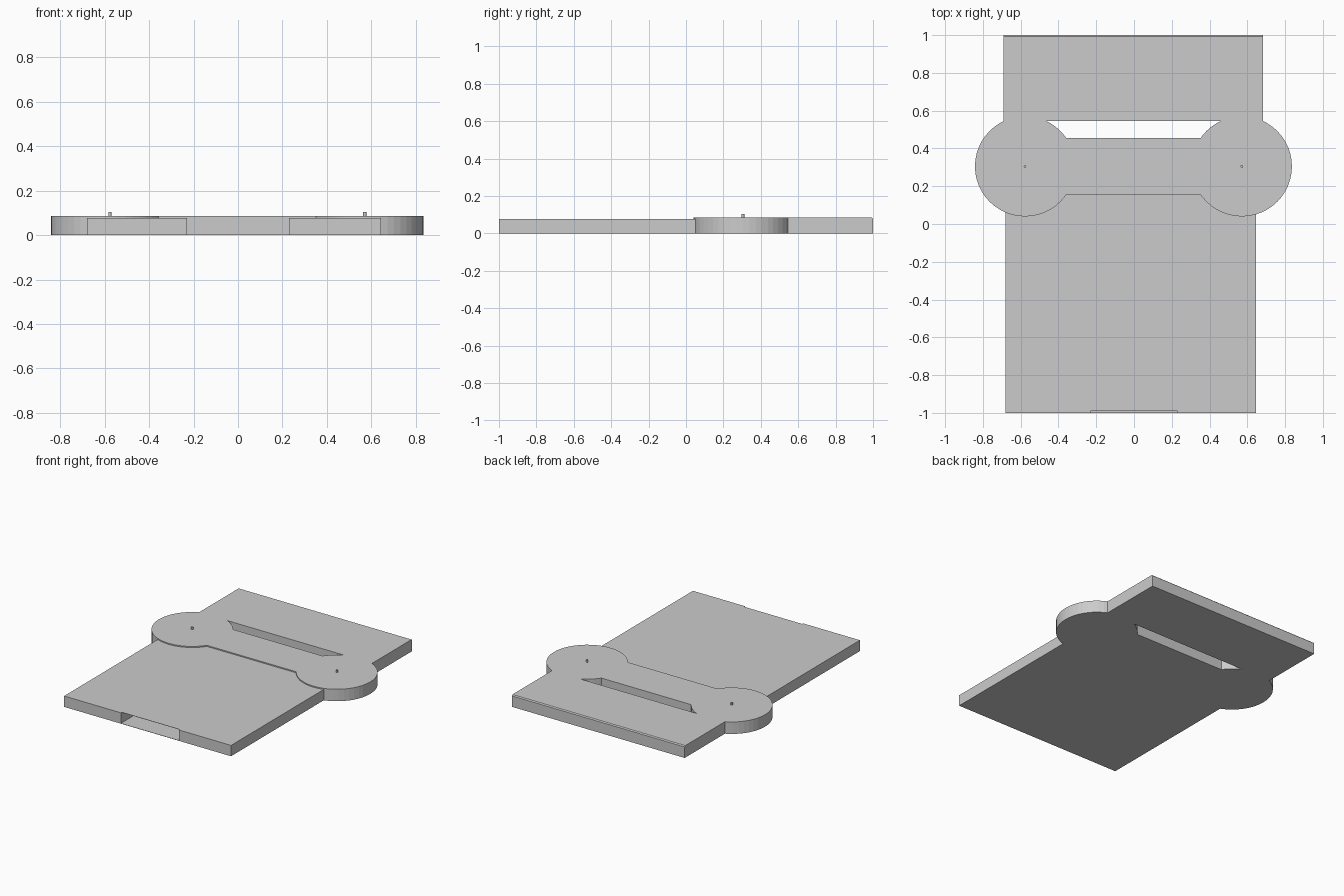
import bpy, bmesh
from mathutils import Matrix

if "Cube" in bpy.data.objects:
    bpy.data.objects.remove(bpy.data.objects["Cube"])

LOW, HIGH = 0.078, 0.086
HUBS = ((-0.577, 0.305), (0.571, 0.305))


def make(name, bm):
    me = bpy.data.meshes.new(name)
    bm.to_mesh(me)
    bm.free()
    ob = bpy.data.objects.new(name, me)
    bpy.context.collection.objects.link(ob)
    return ob


def box(name, x0, x1, y0, y1, z0, z1):
    bm = bmesh.new()
    m = Matrix.Translation(((x0 + x1) / 2, (y0 + y1) / 2, (z0 + z1) / 2)) @ \
        Matrix.Diagonal((x1 - x0, y1 - y0, z1 - z0, 1))
    bmesh.ops.create_cube(bm, size=1, matrix=m)
    return make(name, bm)


def disc(name, x, y, r, z0, z1, n):
    bm = bmesh.new()
    bmesh.ops.create_cone(bm, cap_ends=True, segments=n, radius1=r, radius2=r,
                          depth=z1 - z0, matrix=Matrix.Translation((x, y, (z0 + z1) / 2)))
    return make(name, bm)


def combine(ob, other, op):
    bpy.context.view_layer.objects.active = ob
    mod = ob.modifiers.new(op, 'BOOLEAN')
    mod.operation, mod.object, mod.solver = op, other, 'EXACT'
    bpy.ops.object.modifier_apply(modifier=mod.name)
    bpy.data.objects.remove(other)


# low front plate, hollowed by a thin-walled pocket open at the front
body = box("base_plate", -0.68, 0.645, -1, 0.3, 0, LOW)
combine(body, box("pocket", -0.23, 0.23, -1.1, 0.155, 0.002, LOW - 0.002), 'DIFFERENCE')
combine(body, box("pocket_lip", -0.23, 0.23, -1.1, -0.99, 0.002, 0.2), 'DIFFERENCE')

# raised back plate with a small chamfer on its rear top edge
back = box("back_plate", -0.69, 0.682, 0.545, 1, 0, HIGH)
bm = bmesh.new()
bm.from_mesh(back.data)
rear = [e for e in bm.edges if all(v.co.y > 0.99 and v.co.z > 0.05 for v in e.verts)]
bmesh.ops.bevel(bm, geom=rear, offset=0.007, segments=1, affect='EDGES')
bm.to_mesh(back.data)
bm.free()
combine(body, back, 'UNION')

# raised crossbar and round side hubs; the gap behind the bar forms the slot
combine(body, box("crossbar", HUBS[0][0], HUBS[1][0], 0.157, 0.455, 0, HIGH), 'UNION')
for x, y in HUBS:
    combine(body, disc("hub", x, y, 0.265, 0, HIGH, 48), 'UNION')

# small pins at the hub centres
for side, (x, y) in zip(("left", "right"), HUBS):
    disc(side + "_pin", x, y, 0.007, HIGH - 0.01, 0.103, 12)
